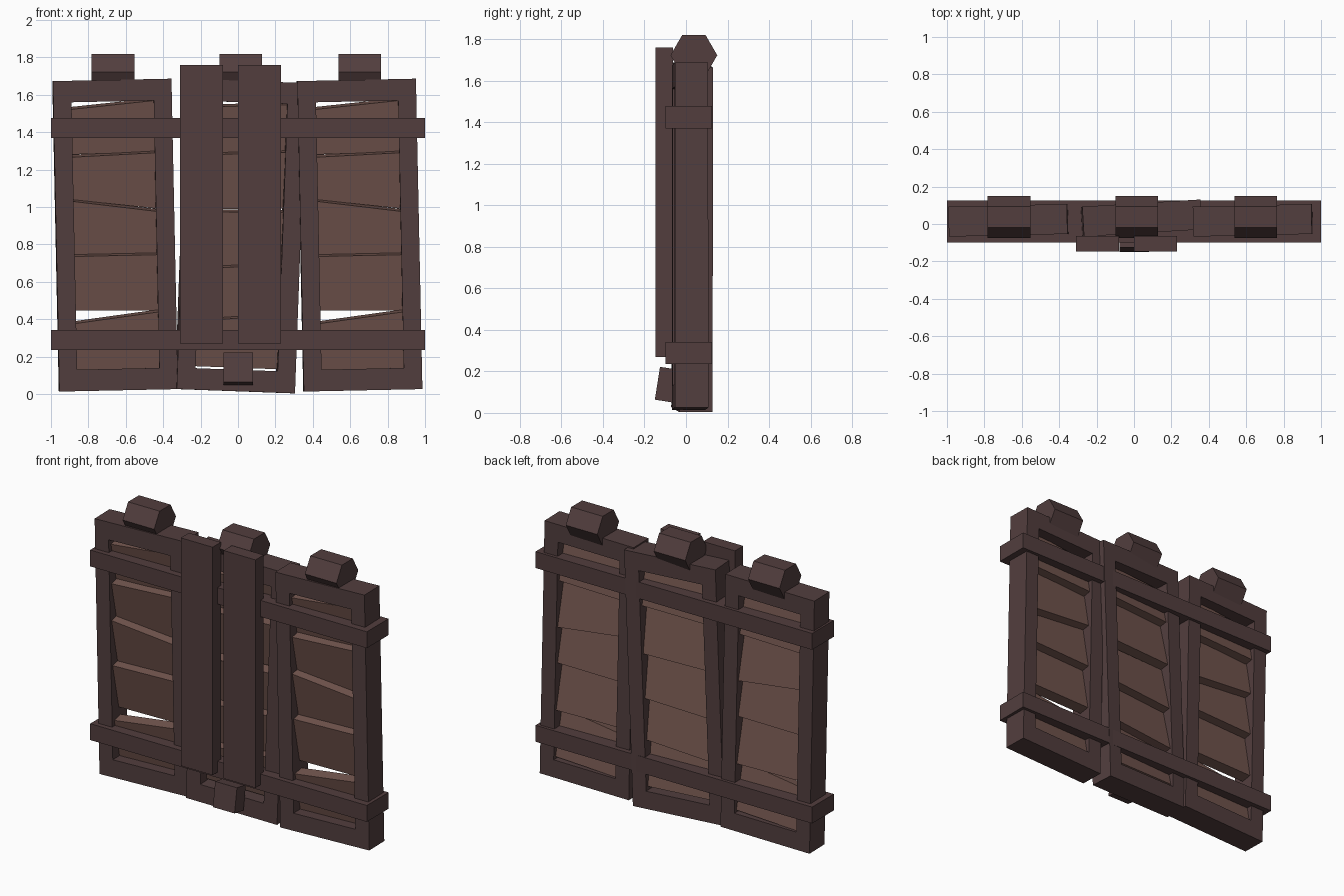
import bpy, bmesh
from math import radians
from mathutils import Matrix, Vector

cube = bpy.data.objects.get("Cube")
if cube:
    bpy.data.objects.remove(cube, do_unlink=True)


def material(name, rgb):
    m = bpy.data.materials.new(name)
    m.use_nodes = True
    m.diffuse_color = (*rgb, 1)
    bsdf = m.node_tree.nodes["Principled BSDF"]
    bsdf.inputs["Base Color"].default_value = (*rgb, 1)
    bsdf.inputs["Roughness"].default_value = 0.9
    return m


DARK = material("dark_wood", (0.084, 0.048, 0.048))
LIGHT = material("light_wood", (0.168, 0.091, 0.076))


def finish(name, bm, mat):
    bmesh.ops.recalc_face_normals(bm, faces=bm.faces)
    mesh = bpy.data.meshes.new(name)
    bm.to_mesh(mesh)
    bm.free()
    mesh.materials.append(mat)
    obj = bpy.data.objects.new(name, mesh)
    bpy.context.collection.objects.link(obj)
    return obj


def box(name, lo, hi, mat=DARK, frame=Matrix()):
    """Box between two corners, placed in the given frame."""
    lo, hi = Vector(lo), Vector(hi)
    bm = bmesh.new()
    bmesh.ops.create_cube(bm, size=1)
    place = Matrix.Translation((lo + hi) / 2) @ Matrix.Diagonal((*(hi - lo), 1))
    bm.transform(frame @ place)
    return finish(name, bm, mat)


def plank(name, edges, frame, half_w=0.228, thick=0.07, tilt=11):
    """Skewed board whose top leans forward; edges = bottom l, r, top l, r."""
    bl, br, tl, tr = edges
    mid = sum(edges) / 4
    bm = bmesh.new()
    bmesh.ops.create_cube(bm, size=1)
    for v in bm.verts:
        right = v.co.x > 0
        z = (tr if right else tl) if v.co.z > 0 else (br if right else bl)
        v.co = (2 * half_w * v.co.x, thick * v.co.y, z - mid)
    bm.transform(frame @ Matrix.Translation((0, 0, mid))
                 @ Matrix.Rotation(radians(tilt), 4, 'X'))
    return finish(name, bm, LIGHT)


# Plank edge heights from the panel centre
SIDE_PLANKS = [(0.44, 0.445, 0.685, 0.725), (0.20, 0.14, 0.43, 0.445),
               (-0.095, -0.095, 0.195, 0.13), (-0.395, -0.405, -0.10, -0.10),
               (-0.725, -0.71, -0.46, -0.405)]
MID_PLANKS = [(0.44, 0.47, 0.69, 0.72), (0.14, 0.16, 0.435, 0.465),
              (-0.17, -0.13, 0.13, 0.145), (-0.45, -0.40, -0.175, -0.135),
              (-0.70, -0.70, -0.455, -0.405)]


def panel(side, centre, roll, yaw, planks):
    frame = (Matrix.Translation(centre) @ Matrix.Rotation(radians(yaw), 4, 'Z')
             @ Matrix.Rotation(radians(-roll), 4, 'Y'))
    w, d, h, stile, rail = 0.317, 0.08, 0.83, 0.097, 0.115
    box(side + "_stile_a", (-w, -d, -h), (stile - w, d, h), DARK, frame)
    box(side + "_stile_b", (w - stile, -d, -h), (w, d, h), DARK, frame)
    inner = w - stile
    box(side + "_bottom_rail", (-inner, -d, -h), (inner, d, rail - h), DARK, frame)
    box(side + "_top_rail", (-inner, -d, h - rail), (inner, d, h), DARK, frame)
    for i, edges in enumerate(planks):
        plank(f"{side}_plank_{i + 1}", edges, frame)


panel("right_panel", (-0.657, 0.02, 0.85), 1.2, 1.3, SIDE_PLANKS)
panel("middle_panel", (0.014, 0.03, 0.845), -2.1, 3.5, MID_PLANKS)
panel("left_panel", (0.65, 0.02, 0.85), 1.2, 1.3, SIDE_PLANKS)

# Long cross bars that tie the panels together
for name, z in (("lower_bar", 0.235), ("upper_bar", 1.37)):
    box(name, (-1, -0.098, z), (1, 0.126, z + 0.107))

# Upright boards on the front
for name, x in (("right_upright", -0.31), ("left_upright", 0.0)):
    box(name, (x, -0.148, 0.27), (x + 0.23, -0.063, 1.76))

# Tilted foot block
foot = Matrix.Translation((0, -0.095, 0.136)) @ Matrix.Rotation(radians(-9), 4, 'X')
box("foot_block", (-0.077, -0.043, -0.08), (0.08, 0.05, 0.08), DARK, foot)

# Hexagonal caps on the top edge
for name, x in (("right_cap", -0.668), ("middle_cap", 0.014), ("left_cap", 0.65)):
    bm = bmesh.new()
    bmesh.ops.create_cone(bm, cap_ends=True, segments=6, radius1=0.1125,
                          radius2=0.1125, depth=0.228)
    # Lay the prism along x with a flat side up
    bm.transform(Matrix.Translation((x, 0.038, 1.722))
                 @ Matrix.Rotation(radians(90), 4, 'Y')
                 @ Matrix.Rotation(0, 4, 'Z'))
    ys = max(v.co.y for v in bm.verts) - 0.038
    if ys < 0.11:
        bmesh.ops.rotate(bm, verts=bm.verts, cent=(x, 0.038, 1.722),
                         matrix=Matrix.Rotation(radians(30), 3, 'X'))
    finish(name, bm, DARK)
